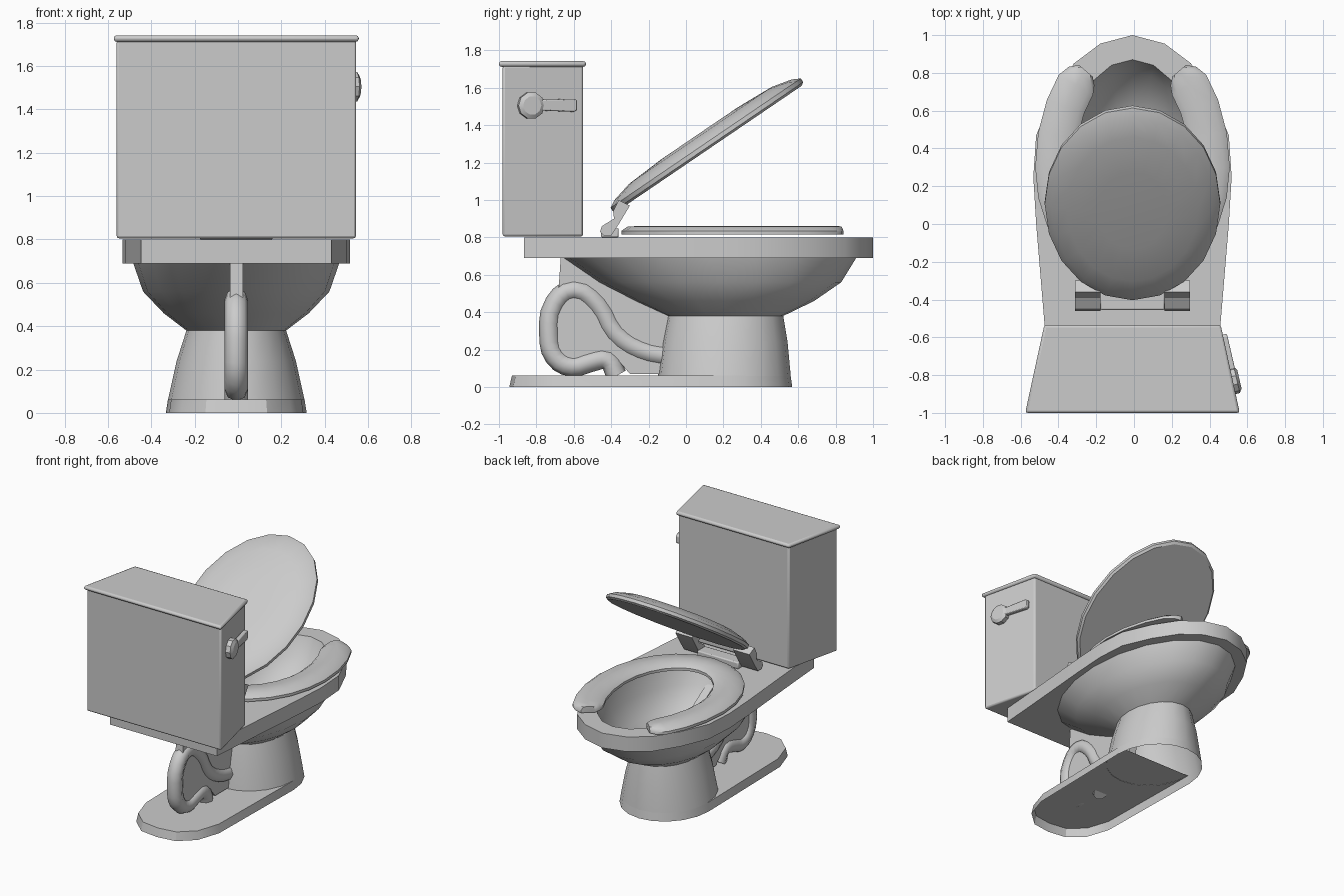
import bpy, bmesh, math
from mathutils import Vector, Matrix

if "Cube" in bpy.data.objects:
    bpy.data.objects.remove(bpy.data.objects["Cube"])

CX = -0.008  # everything sits a hair left so the lever balances the bounds


def finish(bm, name, angle=30, bevel=0, recalc=True):
    if recalc:
        bmesh.ops.recalc_face_normals(bm, faces=bm.faces)
    me = bpy.data.meshes.new(name)
    bm.to_mesh(me)
    bm.free()
    ob = bpy.data.objects.new(name, me)
    bpy.context.collection.objects.link(ob)
    bpy.ops.object.select_all(action='DESELECT')
    ob.select_set(True)
    bpy.context.view_layer.objects.active = ob
    if bevel:
        mod = ob.modifiers.new("bevel", 'BEVEL')
        mod.width, mod.segments = bevel, 2
    if angle:
        bpy.ops.object.shade_smooth_by_angle(angle=math.radians(angle))
    return ob


def loft(name, loops, start=True, end=True, angle=30, bevel=0, matrix=None):
    """Skin a list of equal-length closed point loops."""
    bm = bmesh.new()
    rings = [[bm.verts.new((p[0] + CX, p[1], p[2]) if matrix is None else matrix @ Vector(p))
              for p in lp] for lp in loops]
    n = len(rings[0])
    for a, b in zip(rings, rings[1:]):
        for i in range(n):
            j = (i + 1) % n
            bm.faces.new((a[i], a[j], b[j], b[i]))
    if start:
        bm.faces.new(rings[0][::-1])
    if end:
        bm.faces.new(rings[-1])
    return finish(bm, name, angle, bevel)


def ellipse(cy, rx, ry, z, n=20):
    return [(rx * math.sin(2 * math.pi * i / n), cy + ry * math.cos(2 * math.pi * i / n), z)
            for i in range(n)]


def mirrored(half, z):
    """Half outline from x=0 to x=0 completed on the other side."""
    return [(x, y, z) for x, y in half] + [(-x, y, z) for x, y in half[-2:0:-1]]


def trapezoid(xb, yb, xf, yf, z):
    return [(-xb, yb, z), (xb, yb, z), (xf, yf, z), (-xf, yf, z)]


def side_prism(name, profile, x0, x1, **kw):
    return loft(name, [[(x, y, z) for y, z in profile] for x in (x0, x1)], **kw)


# Bowl: inside, rim slab and outside in one skin
rim = [(0, 1), (.17, .955), (.31, .85), (.42, .68), (.51, .47), (.525, .25),
       (.51, 0), (.485, -.3), (.46, -.6), (.44, -.865), (0, -.865)]
loft("bowl", [
    ellipse(.22, .13, .18, .42), ellipse(.24, .26, .40, .52), ellipse(.27, .33, .54, .66),
    ellipse(.27, .36, .60, .80), mirrored(rim, .80), mirrored(rim, .69),
    ellipse(.125, .475, .785, .69), ellipse(.18, .43, .65, .56),
    ellipse(.205, .335, .48, .46), ellipse(.21, .23, .31, .38)], end=False)

# Pedestal: hollow tapered column
loft("pedestal", [ellipse(.21, .23, .31, .38), ellipse(.208, .275, .335, .24),
                  ellipse(.205, .315, .355, .06)], start=False, end=False)

# Base: open-bottomed skirt with a plate behind the column
front = [(.32 * math.sin(a), .205 + .36 * math.cos(a))
         for a in (math.pi * i / 10 for i in range(6))]
half = front + [(.305, -.65), (.25, -.82), (.14, -.92), (0, -.94)]
top, low = mirrored([(x * .985, y * .99) for x, y in half], .062), mirrored(half, 0)
bm = bmesh.new()
va = [bm.verts.new((x + CX, y, z)) for x, y, z in top]
vb = [bm.verts.new((x * 1.015 + CX, y * 1.005, z)) for x, y, z in low]
n = len(va)
for i in range(n):
    bm.faces.new((va[i], vb[i], vb[(i + 1) % n], va[(i + 1) % n]))
bm.faces.new(va[5:n - 4][::-1])
finish(bm, "base_plate")

# Web between bowl, pipe and column
side_prism("rear_web", [(-.67, .69), (-.68, .54), (-.73, .3), (-.68, .13), (-.6, .1),
                        (-.36, .14), (-.3, .07), (-.05, .07), (0, .40), (0, .5), (-.3, .69)],
           -.03, .03, angle=0)

# Trap pipe
cu = bpy.data.curves.new("trap_pipe", 'CURVE')
cu.dimensions = '3D'
cu.bevel_depth, cu.bevel_resolution, cu.resolution_u = .055, 2, 3
cu.use_fill_caps = True
path = [(-.08, .16), (-.25, .20), (-.38, .29), (-.47, .44), (-.60, .52), (-.70, .45),
        (-.73, .28), (-.70, .16), (-.61, .11), (-.51, .135), (-.42, .145), (-.37, .06)]
sp = cu.splines.new('BEZIER')
sp.bezier_points.add(len(path) - 1)
for bp, (y, z) in zip(sp.bezier_points, path):
    bp.co = (CX, y, z)
    bp.handle_left_type = bp.handle_right_type = 'AUTO'
bpy.context.collection.objects.link(bpy.data.objects.new("trap_pipe", cu))

# Seat: open-front ring with rounded tips
section = [(-1, .815), (-1, .835), (-.7, .857), (0, .862), (.7, .857), (1, .835), (1, .815)]
angles = [(143, .45), (139, .8), (133, 1)] + [(a, 1) for a in range(120, -121, -15)] \
    + [(-133, 1), (-139, .8), (-143, .45)]
loops = []
for deg, k in angles:
    a = math.radians(deg)
    b = .54 if math.cos(a) > 0 else .64
    d = Vector((math.sin(a) / .41, -math.cos(a) / b)).normalized()
    px, py = .41 * math.sin(a), .30 - b * math.cos(a)
    loops.append([(px + d.x * s * k * .105, py + d.y * s * k * .105, z) for s, z in section])
loft("seat", loops, angle=40)

# Raised cover: shallow domed oval, tilted open
tilt = Matrix.Translation((CX, .125, 1.275)) @ Matrix.Rotation(math.radians(34.2), 4, 'X')
loft("cover", [ellipse(0, .465 * s, .615 * s, z) for s, z in
               ((.97, 0), (1, .012), (1, .035), (.93, .058), (.75, .085), (.4, .097))],
     matrix=tilt, angle=25)

# Hinges
hinge = [(-.46, .83), (-.44, .81), (-.40, .81), (-.36, .87), (-.30, .97), (-.36, 1.0),
         (-.39, .94), (-.385, .90), (-.45, .86)]
for label, s in (("left", -1), ("right", 1)):
    side_prism(label + "_hinge", hinge, s * .17, s * .305)
side_prism("hinge_block", [(-.455, .80), (-.36, .80), (-.36, .85), (-.455, .85)],
           -.17, .17, bevel=.008)

# Tank and lid
loft("tank", [trapezoid(.555, -.98, .455, -.55, z) for z in (.805, 1.72)], bevel=.012)
loft("tank_lid", [trapezoid(.568, -1.0, .467, -.535, z) for z in (1.712, 1.742)], bevel=.013)

# Flush lever: knob and arm, laid on the slanted tank side
along = Vector((-.1, .43, 0)).normalized()
out = Vector((along.y, -along.x, 0))
frame = Matrix((along, Vector((0, 0, 1)), out)).transposed().to_4x4()
frame = Matrix.Translation((.523, -.83, 1.505)) @ frame
knob = [[(r * math.cos(math.pi * i / 5), r * math.sin(math.pi * i / 5), h) for i in range(10)]
        for r, h in ((.072, -.02), (.072, .022), (.05, .036))]
loft("flush_knob", knob, matrix=frame)
arm = [(.03, -.026), (.235, -.034), (.25, -.022), (.25, .026), (.235, .036), (.03, .03)]
loft("flush_arm", [[(x, z, h) for x, z in arm] for h in (-.005, .026)], matrix=frame, bevel=.006)
